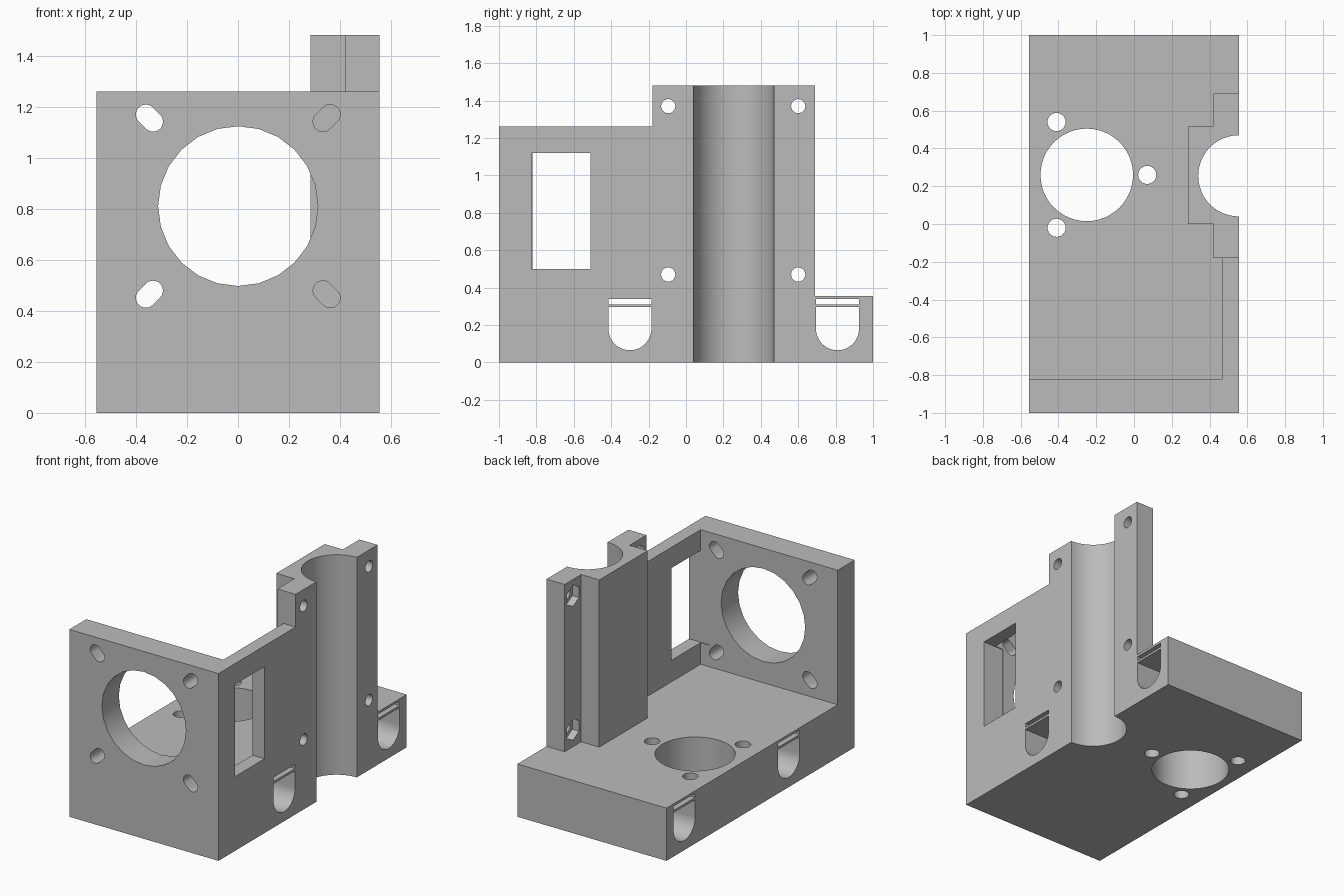
import bpy, bmesh
from math import pi, cos, sin, radians

cube = bpy.data.objects.get("Cube")
if cube:
    bpy.data.objects.remove(cube, do_unlink=True)

mat = bpy.data.materials.new("plain grey plastic")
mat.use_nodes = True
GREY = (0.5, 0.5, 0.5, 1)
mat.diffuse_color = GREY
mat.node_tree.nodes["Principled BSDF"].inputs["Base Color"].default_value = GREY


def prism(name, profile, axis, a, b):
    """Extrude a 2D profile along an axis from a to b."""
    place = {"x": lambda u, v, t: (t, u, v),
             "y": lambda u, v, t: (u, t, v),
             "z": lambda u, v, t: (u, v, t)}[axis]
    bm = bmesh.new()
    low = [bm.verts.new(place(u, v, a)) for u, v in profile]
    high = [bm.verts.new(place(u, v, b)) for u, v in profile]
    bm.faces.new(low)
    bm.faces.new(high)
    for i in range(len(low)):
        j = (i + 1) % len(low)
        bm.faces.new((low[i], low[j], high[j], high[i]))
    bmesh.ops.recalc_face_normals(bm, faces=bm.faces)
    mesh = bpy.data.meshes.new(name)
    bm.to_mesh(mesh)
    bm.free()
    mesh.materials.append(mat)
    obj = bpy.data.objects.new(name, mesh)
    bpy.context.collection.objects.link(obj)
    return obj


def rect(u0, u1, v0, v1):
    return [(u0, v0), (u1, v0), (u1, v1), (u0, v1)]


def arc(u, v, r, start=0.0, sweep=2 * pi, n=32):
    closed = sweep > 6.28
    return [(u + r * cos(start + sweep * i / n), v + r * sin(start + sweep * i / n))
            for i in range(n if closed else n + 1)]


W, L, TOP = 0.555, 1.0, 1.48
PLATE_TOP, BASE_TOP = 1.26, 0.355
FLANGE = 0.42

# Solid body: base slab, motor plate, side wall, rod block and its clamp flanges
body = prism("motor_mount_bracket", rect(-W, W, -L, L), "z", 0, BASE_TOP)
solids = [
    prism("front_plate", rect(-W, W, -L, -0.82), "z", 0, PLATE_TOP),
    prism("side_wall", rect(0.465, W, -L, 0.1), "z", 0, PLATE_TOP),
    prism("rod_block", rect(0.285, W, 0, 0.515), "z", 0, TOP),
    prism("clamp_flange", rect(FLANGE, W, -0.18, 0.69), "z", 0, TOP),
]

# Motor opening with four radial slots in the front plate
cutters = [prism("motor_hole", arc(0, 0.81, 0.313, n=24), "y", -1.1, -0.7)]
for sx in (-1, 1):
    for sz in (-1, 1):
        u, v, d = sx * 0.347, 0.81 + sz * 0.345, 0.014
        ang = pi / 4 * sx * sz if sx > 0 else pi - pi / 4 * sz
        slot = (arc(u + sx * d, v + sz * d, 0.039, ang - pi / 2, pi, 12)
                + arc(u - sx * d, v - sz * d, 0.039, ang + pi / 2, pi, 12))
        cutters.append(prism("motor_slot", slot, "y", -1.1, -0.7))

# Window in the side wall, round rod channel
cutters.append(prism("window", rect(-0.825, -0.51, 0.5, 1.12), "x", 0.4, 0.7))
cutters.append(prism("rod_channel", arc(W, 0.255, 0.215, n=48), "z", -0.1, 1.6))

# Bearing hole and three screw holes through the base
cutters.append(prism("bearing_hole", arc(-0.25, 0.26, 0.245, n=48), "z", -0.1, 0.5))
for x, y in ((-0.41, 0.54), (-0.41, -0.02), (0.07, 0.26)):
    cutters.append(prism("screw_hole", arc(x, y, 0.048, n=24), "z", -0.1, 0.5))

# Round-bottomed tunnels with a thin slit above, across the base
for y in (-0.3, 0.81):
    tunnel = arc(y, 0.18, 0.115, pi, pi, 24) + [(y + 0.115, 0.295), (y - 0.115, 0.295)]
    cutters.append(prism("tunnel", tunnel, "x", -0.7, 0.7))
    cutters.append(prism("slit", rect(y - 0.115, y + 0.115, 0.31, 0.338), "x", -0.7, 0.7))

# Clamp bolt holes with hexagonal nut pockets
for y in (-0.095, 0.6):
    for z in (0.47, 1.37):
        cutters.append(prism("bolt_hole", arc(y, z, 0.038, n=24), "x", 0.3, 0.7))
        cutters.append(prism("nut_pocket", arc(y, z, 0.072, pi / 2, n=6), "x", 0.35, FLANGE + 0.05))

# Combine everything into one clean solid
for helper in solids + cutters:
    helper.hide_render = True
    mod = body.modifiers.new(helper.name, "BOOLEAN")
    mod.object = helper
    mod.solver = "EXACT"
    mod.operation = "UNION" if helper in solids else "DIFFERENCE"

bpy.context.view_layer.update()
graph = bpy.context.evaluated_depsgraph_get()
result = bpy.data.meshes.new_from_object(body.evaluated_get(graph))
body.modifiers.clear()
body.data = result
for helper in solids + cutters:
    bpy.data.objects.remove(helper, do_unlink=True)

bm = bmesh.new()
bm.from_mesh(result)
bmesh.ops.remove_doubles(bm, verts=bm.verts, dist=0.0001)
bmesh.ops.dissolve_limit(bm, angle_limit=radians(0.5), verts=bm.verts, edges=bm.edges)
bm.to_mesh(result)
bm.free()
result.materials.clear()
result.materials.append(mat)

bpy.ops.object.select_all(action="DESELECT")
body.select_set(True)
bpy.context.view_layer.objects.active = body
bpy.ops.object.shade_smooth_by_angle(angle=radians(30))
